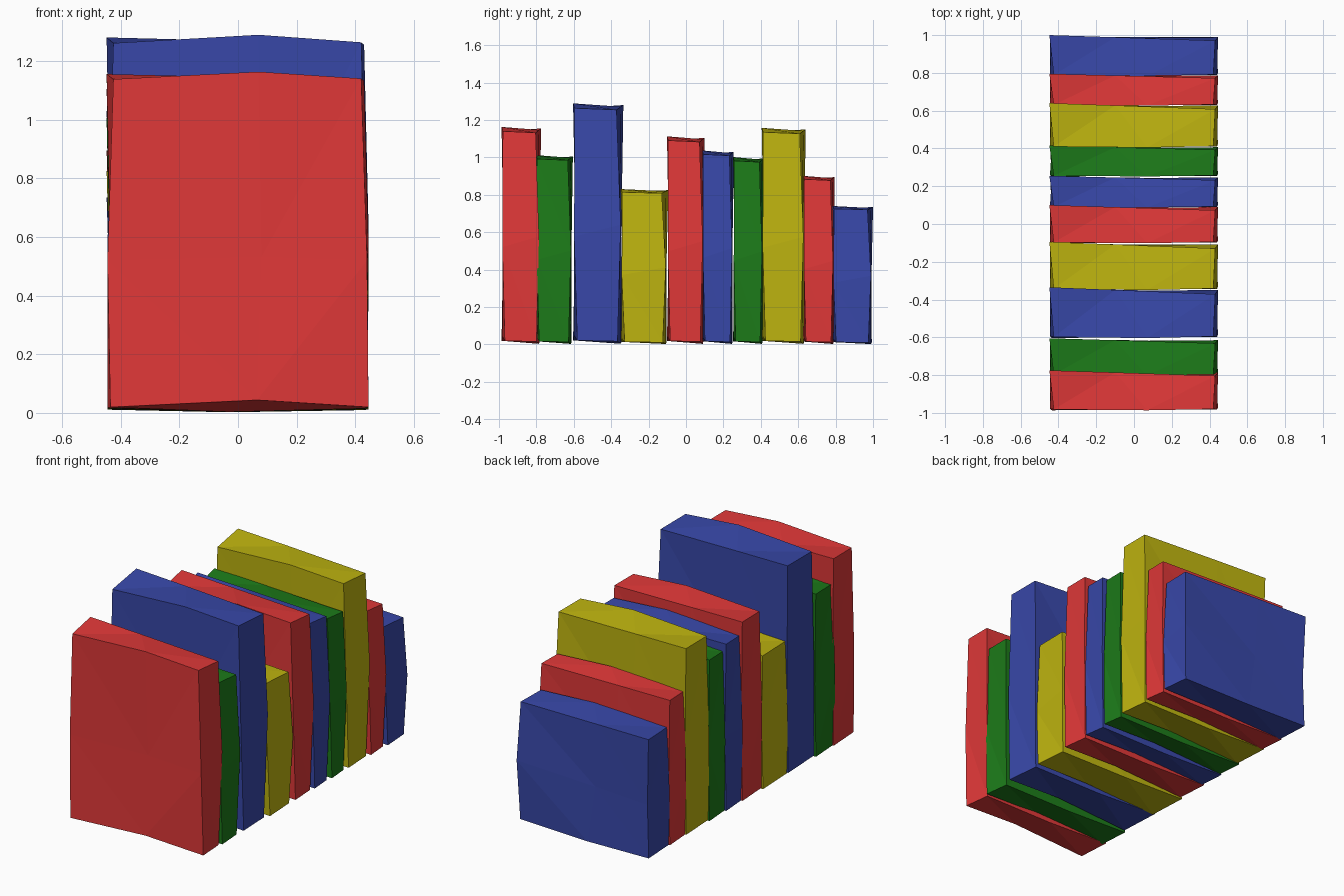
import bpy, bmesh

if "Cube" in bpy.data.objects:
    bpy.data.objects.remove(bpy.data.objects["Cube"])

# Worn book block template: 3 x 3 points per cover, rows from bottom to top.
# Each point: x, depth fraction across the slot, height fraction
FRONT = [
    (-.435, .04, .017), (.065, .06, .038), (.445, .12, .017),
    (-.445, .08, .45), (.08, .09, .46), (.44, .06, .45),
    (-.425, .06, .985), (.07, .04, 1.007), (.42, .07, .987),
]
BACK = [
    (-.445, .97, .015), (-.03, .95, .003), (.43, .89, .013),
    (-.435, .96, .45), (-.08, .93, .47), (.445, .95, .5),
    (-.448, 1.0, 1.0), (-.10, .95, .993), (.43, .87, .98),
]
RIM = [0, 1, 2, 5, 8, 7, 6, 3]

COLORS = {
    "red": (.75, .04, .04, 1), "green": (.012, .2, .01, 1),
    "blue": (.04, .065, .4, 1), "yellow": (.52, .46, .005, 1),
}
mats = {}
for key, col in COLORS.items():
    mats[key] = bpy.data.materials.new(key + "_cover")
    mats[key].diffuse_color = col


def book(name, color, y0, y1, height):
    bm = bmesh.new()
    f, b = [[bm.verts.new((x, y0 + d * (y1 - y0), h * height)) for x, d, h in layer]
            for layer in (FRONT, BACK)]
    # covers
    for r in (0, 3):
        for c in (0, 1):
            i = r + c
            bm.faces.new((f[i], f[i + 1], f[i + 4], f[i + 3]))
            bm.faces.new((b[i], b[i + 3], b[i + 4], b[i + 1]))
    # spine, page edges, top and bottom
    for i, j in zip(RIM, RIM[1:] + RIM[:1]):
        bm.faces.new((f[j], f[i], b[i], b[j]))
    bmesh.ops.recalc_face_normals(bm, faces=bm.faces)
    bmesh.ops.triangulate(bm, faces=bm.faces)
    me = bpy.data.meshes.new(name)
    bm.to_mesh(me)
    bm.free()
    me.materials.append(mats[color])
    bpy.context.collection.objects.link(bpy.data.objects.new(name, me))


# Row of books, front to back
BOOKS = [
    ("red", -.995, -.775, 1.155), ("green", -.81, -.605, 1.005),
    ("blue", -.615, -.335, 1.28), ("yellow", -.36, -.095, .825),
    ("red", -.11, .10, 1.105), ("blue", .08, .255, 1.03),
    ("green", .245, .415, .995), ("yellow", .395, .64, 1.15),
    ("red", .62, .795, .895), ("blue", .775, 1.0, .735),
]
for n, (color, y0, y1, h) in enumerate(BOOKS, 1):
    book(f"book_{n:02d}_{color}", color, y0, y1, h)

for m in bpy.data.materials:
    if m.users and not m.is_grease_pencil:
        m.use_nodes = True
        m.node_tree.nodes["Principled BSDF"].inputs["Base Color"].default_value = m.diffuse_color
